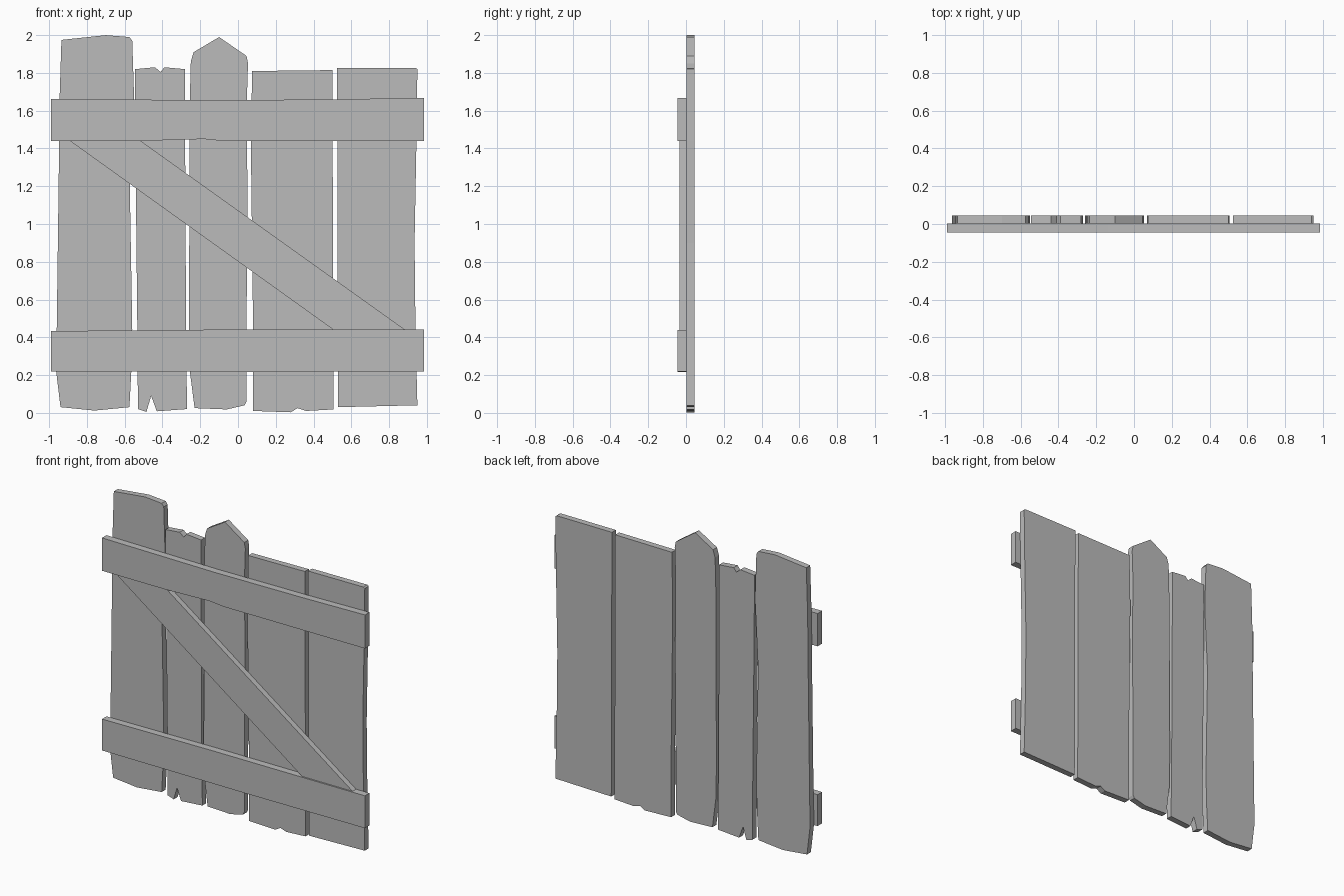
import bpy
import bmesh

default_cube = bpy.data.objects.get("Cube")
if default_cube:
    bpy.data.objects.remove(default_cube, do_unlink=True)

# One plain grey for the whole gate
grey = bpy.data.materials.new("weathered_grey")
grey.use_nodes = True
colour = (0.5, 0.5, 0.5, 1)
grey.diffuse_color = colour
grey.node_tree.nodes["Principled BSDF"].inputs["Base Color"].default_value = colour


def board(name, outline, front, back):
    """Extrude an outline, drawn as x and z pairs, from front to back."""
    mesh = bpy.data.meshes.new(name)
    bm = bmesh.new()
    face = bm.faces.new([bm.verts.new((x, front, z)) for x, z in outline])
    extruded = bmesh.ops.extrude_face_region(bm, geom=[face])
    moved = [v for v in extruded["geom"] if isinstance(v, bmesh.types.BMVert)]
    bmesh.ops.translate(bm, verts=moved, vec=(0, back - front, 0))
    bmesh.ops.recalc_face_normals(bm, faces=bm.faces)
    bm.to_mesh(mesh)
    bm.free()
    mesh.materials.append(grey)
    obj = bpy.data.objects.new(name, mesh)
    bpy.context.collection.objects.link(obj)
    return obj


plank_front, plank_back = 0.003, 0.045
rail_front, brace_front = -0.045, -0.035


def plank(name, outline):
    return board(name, outline, plank_front, plank_back)


# Upright planks, each outline running anticlockwise from the lower corner
plank("tall_outer_plank", [
    (-.94, .03), (-.76, .012), (-.575, .03), (-.565, .22), (-.56, .44),
    (-.573, 1.2), (-.55, 1.66), (-.56, 1.97), (-.575, 1.99), (-.7, 2),
    (-.935, 1.975), (-.945, 1.66), (-.95, 1.2), (-.96, .44), (-.963, .22)])

plank("notched_plank", [
    (-.53, .02), (-.485, .005), (-.46, .09), (-.43, .008), (-.27, .02),
    (-.275, .44), (-.28, 1.44), (-.28, 1.82), (-.39, 1.83), (-.41, 1.805),
    (-.44, 1.83), (-.545, 1.82), (-.545, 1.66), (-.54, 1.1), (-.533, .44)])

plank("pointed_plank", [
    (-.23, .025), (-.06, .018), (.035, .04), (.045, .06), (.045, .44),
    (.05, 1.1), (.047, 1.66), (.053, 1.85), (.045, 1.89), (-.1, 1.99),
    (-.235, 1.91), (-.25, 1.86), (-.255, 1.66), (-.26, .44), (-.255, .22)])

plank("chipped_plank", [
    (.08, .01), (.28, .003), (.315, .025), (.36, .01), (.505, .018),
    (.505, .22), (.5, 1.815), (.075, 1.81), (.068, 1.44), (.08, .44)])

plank("plain_outer_plank", [
    (.53, .03), (.95, .04), (.94, .44), (.935, .9), (.945, 1.44),
    (.95, 1.82), (.94, 1.827), (.525, 1.825)])

# Cross rails, slightly uneven along their edges
board("upper_rail", [
    (-.99, 1.44), (-.52, 1.44), (-.18, 1.45), (-.08, 1.44), (.985, 1.44),
    (.985, 1.668), (.5, 1.66), (-.14, 1.655), (-.99, 1.663)],
    rail_front, plank_front)
board("lower_rail", [
    (-.99, .22), (.1, .217), (.985, .22), (.985, .44), (-.18, .44), (-.99, .433)],
    rail_front, plank_front)

# Diagonal brace between the rails
board("diagonal_brace", [
    (.505, .44), (.885, .44), (-.515, 1.44), (-.89, 1.44)],
    brace_front, plank_front)
